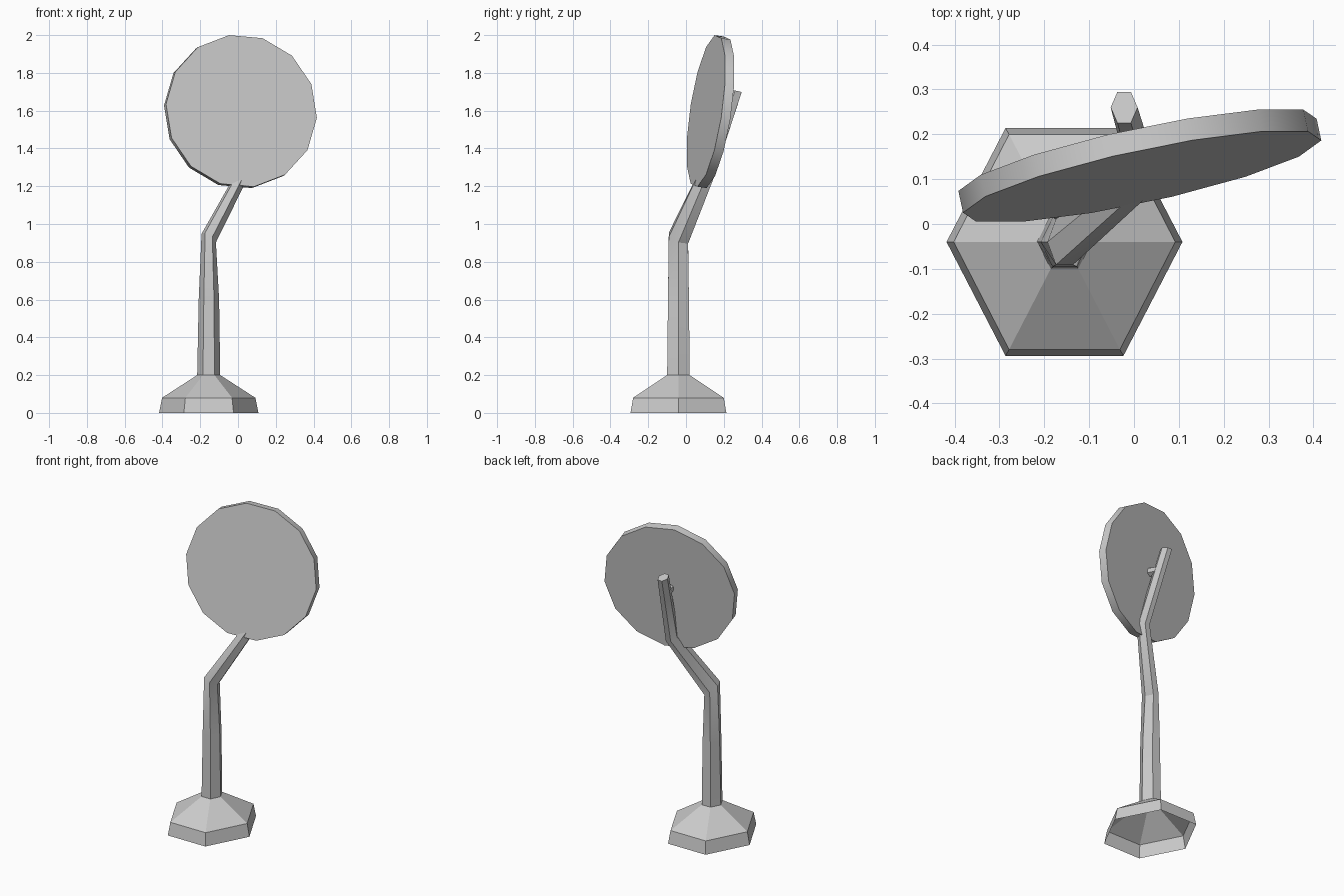
import bpy, bmesh, math
from mathutils import Vector, Matrix

if "Cube" in bpy.data.objects:
    bpy.data.objects.remove(bpy.data.objects["Cube"])


def finish(name, bm):
    bmesh.ops.recalc_face_normals(bm, faces=bm.faces)
    mesh = bpy.data.meshes.new(name)
    bm.to_mesh(mesh)
    bm.free()
    obj = bpy.data.objects.new(name, mesh)
    bpy.context.collection.objects.link(obj)
    bpy.ops.object.select_all(action='DESELECT')
    obj.select_set(True)
    bpy.context.view_layer.objects.active = obj
    bpy.ops.object.shade_smooth_by_angle(angle=math.radians(30))
    return obj


def add_ring(bm, center, rx, ry, kx=0.0, ky=0.0, sides=6):
    """Elliptical ring whose plane is sheared by slopes kx, ky."""
    verts = []
    for i in range(sides):
        t = 2 * math.pi * i / sides
        dx, dy = rx * math.cos(t), ry * math.sin(t)
        verts.append(bm.verts.new(Vector(center) + Vector((dx, dy, kx * dx + ky * dy))))
    return verts


# Hexagonal foot flowing into the bent stand (open underneath)
sections = [
    ((-0.155, -0.04, 0.0), 0.263, 0.293, 0, 0),
    ((-0.155, -0.04, 0.08), 0.247, 0.277, 0, 0),
    ((-0.155, -0.04, 0.2), 0.061, 0.069, 0, 0),
    ((-0.154, -0.04, 0.6), 0.054, 0.064, 0, 0),
    ((-0.155, -0.04, 0.925), 0.038, 0.059, -0.6, -0.34),
    ((0.022, 0.108, 1.26), 0.034, 0.044, -0.2, -0.39),
    ((-0.022, 0.26, 1.705), 0.03, 0.04, 0.05, -0.2),
]
bm = bmesh.new()
rings = [add_ring(bm, *s) for s in sections]
for lo, hi in zip(rings, rings[1:]):
    for i in range(6):
        j = (i + 1) % 6
        bm.faces.new((lo[i], lo[j], hi[j], hi[i]))
bm.faces.new(rings[-1])
finish("bent_stand", bm)

# Frame of the tilted disc: local z points out of its front face
front = Vector((0.215, -1, 0.148)).normalized()
right = (Vector((1, 0, 0)) - front * front.x).normalized()
up = front.cross(right)
axes = Matrix((right, up, front)).transposed().to_4x4()
disc_center = Vector((0.013, 0.13, 1.595))


def tilted_cylinder(name, offset, r_back, r_front, depth, sides, turn):
    bm = bmesh.new()
    matrix = (Matrix.Translation(disc_center + front * offset) @ axes
              @ Matrix.Rotation(math.radians(turn), 4, 'Z'))
    bmesh.ops.create_cone(bm, cap_ends=True, segments=sides, radius1=r_back,
                          radius2=r_front, depth=depth, matrix=matrix)
    return finish(name, bm)


# Round mirror disc and the short peg joining it to the stand
tilted_cylinder("mirror_disc", 0, 0.409, 0.409, 0.05, 14, 9.5)
tilted_cylinder("mount_peg", -0.055, 0.026, 0.028, 0.07, 6, 0)
